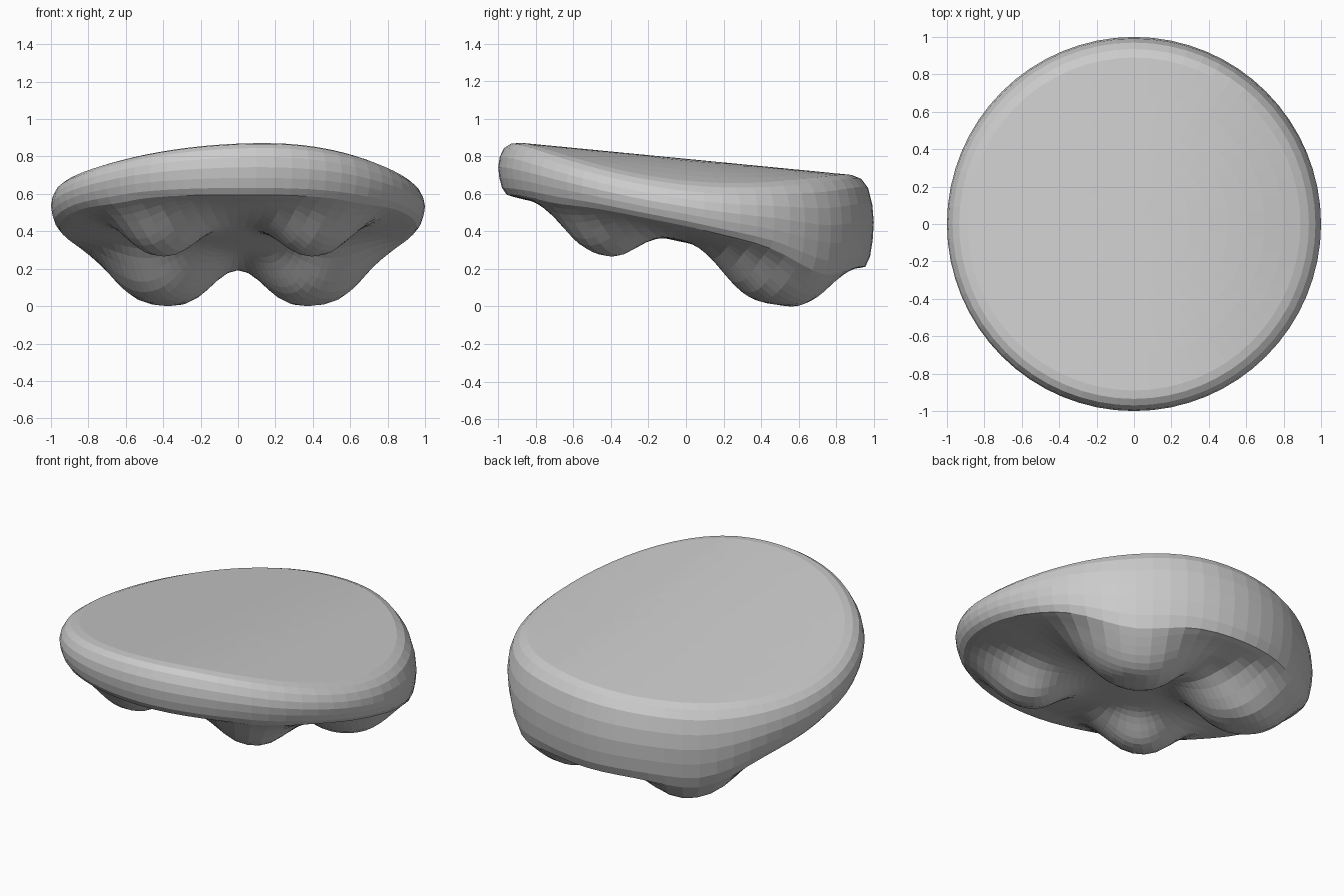
import bpy, bmesh
from math import sin, cos, tau, exp, hypot

if "Cube" in bpy.data.objects:
    bpy.data.objects.remove(bpy.data.objects["Cube"])

SEGS = 64

# Underside height along y (front to back), measured at the rim
KEEL = [(-1, .60), (-.8, .585), (-.5, .53), (0, .43), (.5, .31), (.75, .235), (1, .205)]
# Feet, mirrored in x: (x, y, depth, radius, steepness)
FEET = [(.415, -.46, .19, .235, 2.6), (.405, .47, .25, .31, 3.2)]


def lerp_table(table, v):
    for (a, za), (b, zb) in zip(table, table[1:]):
        if v <= b:
            return za + (zb - za) * (v - a) / (b - a)
    return table[-1][1]


def top_z(x, y):
    # sloping plate with a ridge slightly right of centre
    d = x - .2
    return .782 - .097 * y - (.245 if d > 0 else .10) * d * d


def bottom_z(x, y):
    # sloping belly that bulges down in the middle, with four blended feet
    z = lerp_table(KEEL, y) - .095 * max(0, 1 - x * x - y * y)
    for fx, fy, depth, rad, p in FEET:
        for s in (-1, 1):
            z -= depth * exp(-(hypot(x - s * fx, y - fy) / rad) ** p)
    return z


# Radial profile: (radius, blend from underside 0 to top 1)
profile = [(.04 * i, 0) for i in range(1, 24)]
profile += [(.955, .01), (.98, .12), (.994, .3), (1, .5), (.992, .7),
            (.97, .88), (.935, .97), (.89, 1)]
profile += [(.1 * i, 1) for i in range(8, 0, -1)]


def point(r, f, a):
    x, y = r * cos(a), r * sin(a)
    zb = bottom_z(x, y)
    return x, y, zb + f * (top_z(x, y) - zb)


# Body: lathe-like shell whose rings follow the top and underside surfaces
bm = bmesh.new()
rings = [[bm.verts.new(point(r, f, tau * i / SEGS)) for i in range(SEGS)]
         for r, f in profile]
for lo, hi in zip(rings, rings[1:]):
    for i in range(SEGS):
        j = (i + 1) % SEGS
        bm.faces.new((lo[i], lo[j], hi[j], hi[i]))
for ring, f in ((rings[0], 0), (rings[-1], 1)):
    c = bm.verts.new(point(0, f, 0))
    for i in range(SEGS):
        bm.faces.new((c, ring[i], ring[(i + 1) % SEGS]))
bmesh.ops.recalc_face_normals(bm, faces=bm.faces)

# Rest the lowest foot on the floor
low = min(v.co.z for v in bm.verts)
bmesh.ops.translate(bm, vec=(0, 0, -low), verts=bm.verts)

mesh = bpy.data.meshes.new("footed_body")
bm.to_mesh(mesh)
bm.free()
body = bpy.data.objects.new("footed_body", mesh)
bpy.context.collection.objects.link(body)
